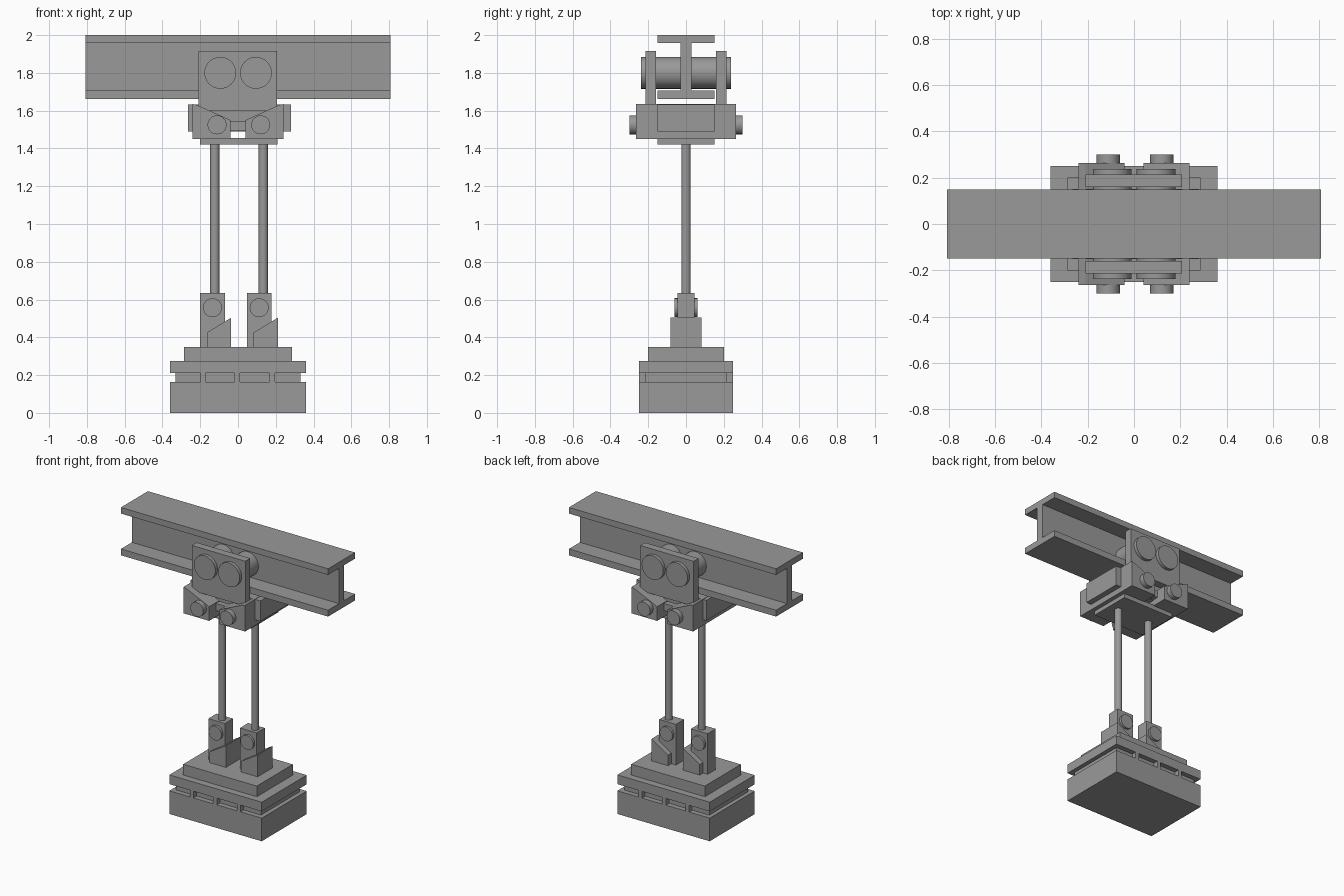
import bpy, bmesh, math
from mathutils import Matrix

cube = bpy.data.objects.get("Cube")
if cube:
    bpy.data.objects.remove(cube, do_unlink=True)

GREY = (0.32, 0.32, 0.32, 1)
steel = bpy.data.materials.new("plain grey steel")
steel.use_nodes = True
steel.diffuse_color = GREY
steel.node_tree.nodes["Principled BSDF"].inputs["Base Color"].default_value = GREY


def add(name, bm):
    bmesh.ops.recalc_face_normals(bm, faces=bm.faces)
    mesh = bpy.data.meshes.new(name)
    bm.to_mesh(mesh)
    bm.free()
    mesh.materials.append(steel)
    obj = bpy.data.objects.new(name, mesh)
    bpy.context.collection.objects.link(obj)
    return obj


def prism(name, outline, half_y, y=0):
    """Extrude an x-z outline along y."""
    bm = bmesh.new()
    face = bm.faces.new([bm.verts.new((x, y - half_y, z)) for x, z in outline])
    new = bmesh.ops.extrude_face_region(bm, geom=[face])["geom"]
    verts = [v for v in new if isinstance(v, bmesh.types.BMVert)]
    bmesh.ops.translate(bm, verts=verts, vec=(0, 2 * half_y, 0))
    return add(name, bm)


def box(name, x0, x1, half_y, z0, z1, y=0):
    return prism(name, [(x0, z0), (x1, z0), (x1, z1), (x0, z1)], half_y, y)


def cylinder(name, x, z, radius, length, axis="Y"):
    bm = bmesh.new()
    turn = Matrix.Rotation(math.pi / 2, 4, "X") if axis == "Y" else Matrix()
    bmesh.ops.create_cone(bm, cap_ends=True, segments=40, radius1=radius, radius2=radius,
                          depth=length, matrix=Matrix.Translation((x, 0, z)) @ turn)
    obj = add(name, bm)
    bpy.ops.object.select_all(action="DESELECT")
    obj.select_set(True)
    bpy.context.view_layer.objects.active = obj
    bpy.ops.object.shade_smooth_by_angle(angle=math.radians(35))
    return obj


# Overhead I-beam
bm = bmesh.new()
half = [(0.15, 1.663), (0.15, 1.708), (0.028, 1.708), (0.028, 1.957), (0.15, 1.957), (0.15, 2.0)]
section = half + [(-y, z) for y, z in reversed(half)]
face = bm.faces.new([bm.verts.new((-0.807, y, z)) for y, z in section])
new = bmesh.ops.extrude_face_region(bm, geom=[face])["geom"]
bmesh.ops.translate(bm, verts=[v for v in new if isinstance(v, bmesh.types.BMVert)],
                    vec=(1.614, 0, 0))
add("overhead_beam", bm)

# Trolley side plates and wheels
for side, y in (("front", -0.187), ("back", 0.187)):
    box(f"trolley_plate_{side}", -0.21, 0.207, 0.027, 1.6, 1.917, y)
for side, x in (("right", -0.094), ("left", 0.095)):
    cylinder(f"trolley_wheel_{side}", x, 1.8, 0.084, 0.475)

# Hoist body: core, sloped jaws, cross bar and bottom plate
box("hoist_core", -0.265, 0.28, 0.152, 1.49, 1.633)
box("hoist_cross_bar", -0.05, 0.05, 0.19, 1.495, 1.545)
box("hoist_bottom_plate", -0.2, 0.21, 0.152, 1.42, 1.455)
for side, s in (("right", -1), ("left", 1)):
    jaw = [(s * 0.04, 1.45), (s * 0.24, 1.45), (s * 0.24, 1.635),
           (s * 0.21, 1.627), (s * 0.04, 1.55)]
    prism(f"hoist_jaw_{side}", jaw, 0.264)
for side, x in (("right", -0.111), ("left", 0.12)):
    cylinder(f"hoist_pin_{side}", x, 1.525, 0.05, 0.6)

# Hanging rods with their lower clevises, pins and sloped brackets
for side, x in (("right", -0.123), ("left", 0.134)):
    cylinder(f"hanging_rod_{side}", x, 1.01, 0.025, 0.9, "Z")
for side, dx in (("right", 0), ("left", 0.247)):
    box(f"rod_clevis_{side}", dx - 0.2, dx - 0.07, 0.045, 0.34, 0.636)
    cylinder(f"clevis_pin_{side}", dx - 0.135, 0.557, 0.05, 0.124)
    bracket = [(dx - 0.165, 0.34), (dx - 0.036, 0.34), (dx - 0.036, 0.504), (dx - 0.165, 0.425)]
    prism(f"clevis_bracket_{side}", bracket, 0.083)

# Base block with a slotted groove under the upper slab
box("base_block", -0.36, 0.36, 0.25, 0, 0.163)
box("groove_core", -0.332, 0.33, 0.215, 0.163, 0.21)
for i, x in enumerate((-0.185, -0.004, 0.181)):
    for side, y in (("front", -0.23), ("back", 0.23)):
        box(f"groove_post_{side}_{i + 1}", x - 0.014, x + 0.014, 0.02, 0.163, 0.21, y)
box("upper_slab", -0.36, 0.36, 0.25, 0.21, 0.275)
box("pedestal", -0.287, 0.287, 0.2, 0.275, 0.35)
